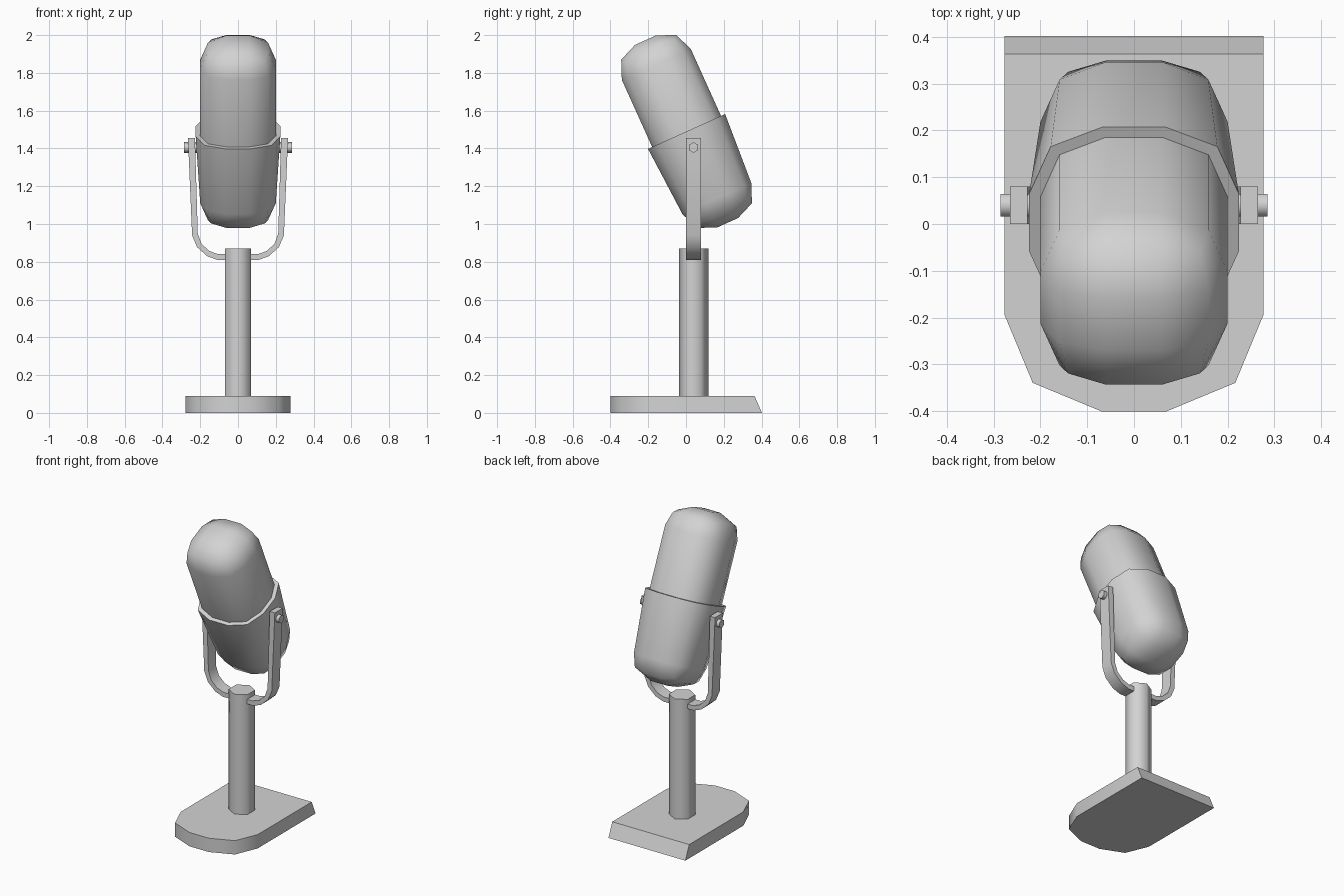
import bpy
import bmesh
import math
from mathutils import Matrix, Vector

if "Cube" in bpy.data.objects:
    bpy.data.objects.remove(bpy.data.objects["Cube"], do_unlink=True)

grey = bpy.data.materials.new("satin grey")
grey.use_nodes = True
GREY = (0.65, 0.65, 0.65, 1)
grey.diffuse_color = GREY
grey.node_tree.nodes["Principled BSDF"].inputs["Base Color"].default_value = GREY


def finish(name, bm):
    """Turn a bmesh into a shaded object."""
    bmesh.ops.recalc_face_normals(bm, faces=bm.faces)
    mesh = bpy.data.meshes.new(name)
    bm.to_mesh(mesh)
    bm.free()
    mesh.materials.append(grey)
    obj = bpy.data.objects.new(name, mesh)
    bpy.context.collection.objects.link(obj)
    bpy.ops.object.select_all(action='DESELECT')
    obj.select_set(True)
    bpy.context.view_layer.objects.active = obj
    bpy.ops.object.shade_smooth_by_angle(angle=math.radians(63))


def prism(points, direction):
    """Extrude a flat 3D outline along a direction."""
    bm = bmesh.new()
    face = bm.faces.new([bm.verts.new(p) for p in points])
    new = bmesh.ops.extrude_face_region(bm, geom=[face], use_keep_orig=True)["geom"]
    verts = [g for g in new if isinstance(g, bmesh.types.BMVert)]
    bmesh.ops.translate(bm, verts=verts, vec=Vector(direction))
    return bm


def hexagon(radius):
    return [(radius * math.sin(i * math.pi / 3), radius * math.cos(i * math.pi / 3))
            for i in range(6)]


def capsule_half(name, start, length, flare, turn):
    """Box with rounded sides and a rounded far end, flared at its open end."""
    bm = bmesh.new()
    bmesh.ops.create_cube(bm, size=1)
    for v in bm.verts:
        v.co = (v.co.x * 0.4, v.co.y * 0.4, start if v.co.z < 0 else length)
    edges = [e for e in bm.edges
             if any(abs(v.co.z - length) < 1e-4 for v in e.verts)]
    bmesh.ops.bevel(bm, geom=edges, offset=0.14, segments=2, profile=0.5,
                    affect='EDGES')
    for v in bm.verts:
        if abs(v.co.z - start) < 1e-4:
            v.co.x *= flare
            v.co.y *= flare
    place = (Matrix.Translation((0, 0.003, 1.49))
             @ Matrix.Rotation(math.radians(24.3 + turn), 4, 'X'))
    bmesh.ops.transform(bm, matrix=place, verts=bm.verts)
    finish(name, bm)


# Tilted microphone head: the sleeve is the same shape turned upside down
capsule_half("upper_grille", -0.03, 0.53, 1, 0)
capsule_half("lower_sleeve", 0, 0.53, 1.12, 180)

# Base: rounded front, sloping back face
half, corner = 0.277, 0.207
flat = half - corner
arc = [(flat + corner * math.sin(a), -0.4 + corner * (1 - math.cos(a)))
       for a in (0, math.pi / 4, math.pi / 2)]
right_side = arc + [(half, 0.402)]
outline = right_side + [(-x, y) for x, y in reversed(right_side)]
bm = prism([(x, y, 0) for x, y in outline], (0, 0, 0.09))
for v in bm.verts:
    if v.co.z > 0.05 and v.co.y > 0.3:
        v.co.y = 0.363
finish("base", bm)

# Six-sided post
MID_Y = 0.04
finish("post", prism([(x, y + MID_Y, 0.08) for x, y in hexagon(0.078)], (0, 0, 0.79)))

# U-shaped yoke
outer = [(0.265, 1.455), (0.243, 0.94), (0.217, 0.878), (0.164, 0.83), (0.11, 0.81)]
inner = [(0.228, 1.455), (0.213, 0.95), (0.193, 0.895), (0.152, 0.857), (0.105, 0.84)]
loop = (outer + [(-x, z) for x, z in reversed(outer)]
        + [(-x, z) for x, z in inner] + list(reversed(inner)))
finish("yoke", prism([(x, 0, z) for x, z in loop], (0, 0.08, 0)))

# Pivot bolts
for side, name in ((1, "left_bolt"), (-1, "right_bolt")):
    points = [(side * 0.2, y + MID_Y, z + 1.405) for y, z in hexagon(0.028)]
    finish(name, prism(points, (side * 0.085, 0, 0)))
